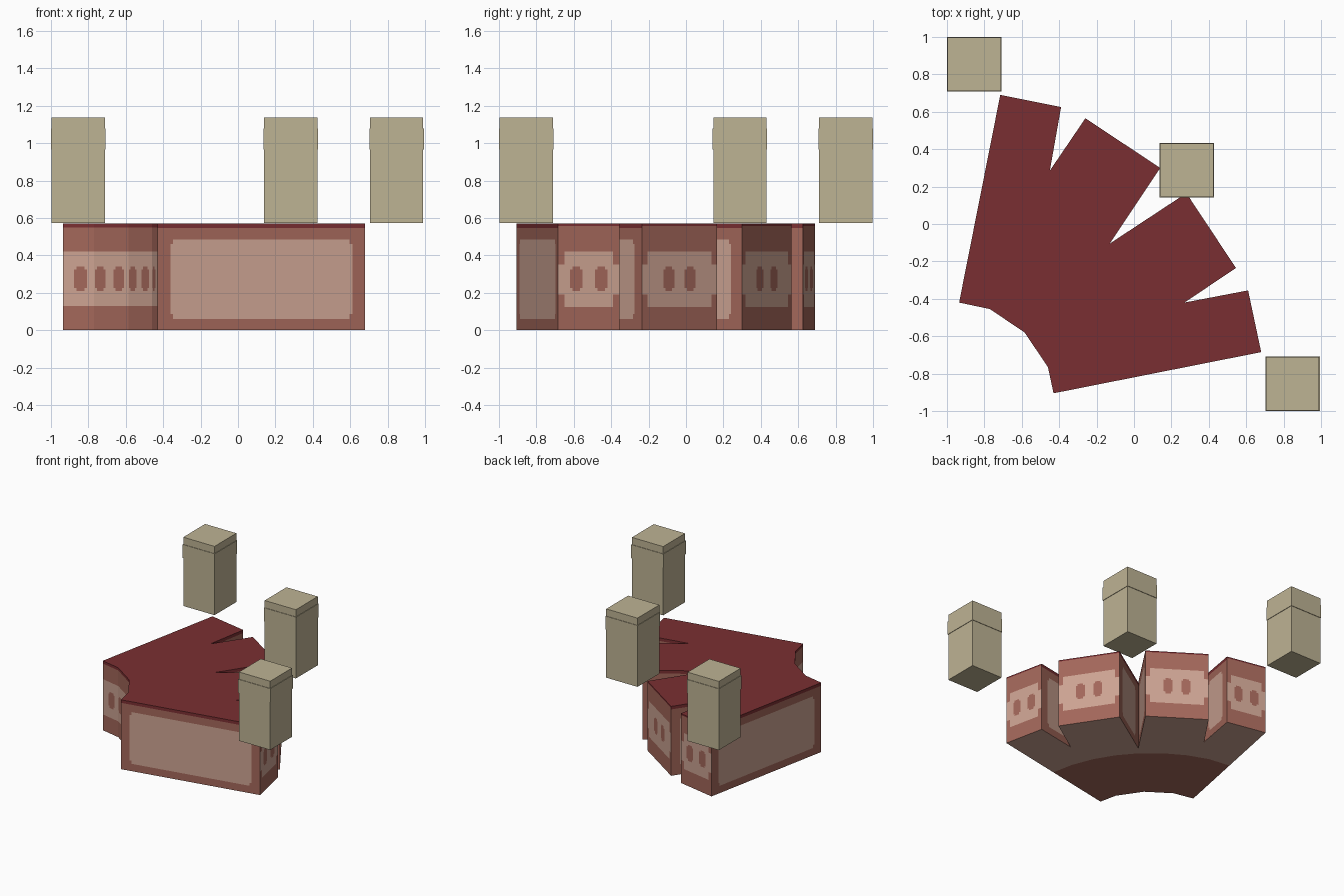
import bpy, bmesh, math
from mathutils import Vector

if "Cube" in bpy.data.objects:
    bpy.data.objects.remove(bpy.data.objects["Cube"])


def material(name, r, g, b):
    lin = [((c / 255 + 0.055) / 1.055) ** 2.4 for c in (r, g, b)]
    m = bpy.data.materials.new(name)
    m.diffuse_color = (*lin, 1)
    m.use_nodes = True
    m.node_tree.nodes["Principled BSDF"].inputs["Base Color"].default_value = m.diffuse_color
    return m


WALL, LIGHT, ROOF = 0, 1, 2
MATS = [material("brick_red", 163, 103, 90), material("pale_pink", 204, 163, 146),
        material("dark_red_roof", 122, 47, 50)]
STONE = material("sandstone", 190, 179, 148)
TOP = 0.57

# Footprint, counter-clockwise; the third item is the kind of wall to the next corner
FOOTPRINT = [
    (-0.935, -0.42, "bay_end"), (-0.77, -0.455, "bay"), (-0.585, -0.58, "bay"),
    (-0.46, -0.765, "bay_start"), (-0.43, -0.905, "side"), (0.68, -0.685, "end"),
    (0.61, -0.355, "side"), (0.27, -0.42, "side"), (0.545, -0.235, "end"),
    (0.28, 0.165, "side"), (-0.13, -0.105, "side"), (0.14, 0.30, "end"),
    (-0.26, 0.565, "side"), (-0.45, 0.285, "side"), (-0.39, 0.625, "end"),
    (-0.715, 0.69, "side")]


def window(u):
    # Window with clipped corners, as two overlapping rectangles
    return [(u, u + 0.07, 0.225, 0.325), (u + 0.014, u + 0.056, 0.208, 0.34)]


def wall_layout(kind, n):
    """Pale rectangles, window rectangles and trim height for a wall of length n."""
    if kind == "side":
        return [(0.07, n - 0.07, 0.085, 0.46), (0.085, n - 0.085, 0.06, 0.485)], [], 0.025
    if kind == "end":
        pale = [(0, n, 0.19, 0.35), (0.035, n - 0.035, 0.125, 0.42)]
        return pale, window(n / 2 - 0.103) + window(n / 2 + 0.033), 0.012
    starts = {"bay_end": [0.06], "bay": [0.005, 0.125], "bay_start": [0.015]}[kind]
    return [(0, n, 0.13, 0.42)], [w for s in starts for w in window(s)], 0.022


def inside(u, z, rects):
    return any(a < u < b and c < z < d for a, b, c, d in rects)


def add_wall(bm, p, q, kind):
    n = (q - p).length
    pale, windows, trim = wall_layout(kind, n)
    rects = pale + windows
    us = sorted({0, n} | {u for r in rects for u in r[:2]})
    zs = sorted({0, TOP - trim, TOP} | {z for r in rects for z in r[2:]})
    grid = [[bm.verts.new((*p.lerp(q, u / n), z)) for z in zs] for u in us]
    for i in range(len(us) - 1):
        for j in range(len(zs) - 1):
            f = bm.faces.new((grid[i][j], grid[i + 1][j], grid[i + 1][j + 1], grid[i][j + 1]))
            u, z = (us[i] + us[i + 1]) / 2, (zs[j] + zs[j + 1]) / 2
            if z > TOP - trim:
                f.material_index = ROOF
            elif inside(u, z, pale) and not inside(u, z, windows):
                f.material_index = LIGHT


def add_flat(bm, points, z, mat, down=False):
    pts = points[::-1] if down else points
    f = bm.faces.new([bm.verts.new((p.x, p.y, z)) for p in pts])
    f.material_index = mat


# Fan-shaped hall with painted walls
bm = bmesh.new()
pts = [Vector(p[:2]) for p in FOOTPRINT]
for i, p in enumerate(pts):
    add_wall(bm, p, pts[(i + 1) % len(pts)], FOOTPRINT[i][2])
add_flat(bm, pts, TOP, ROOF)

# Underside, split by an arc between the middles of the two long sides
a, b = (pts[4] + pts[5]) / 2, (pts[15] + pts[0]) / 2
centre = Vector((-0.95, -0.93))
arc = [a]
for k in range(1, 8):
    t = math.radians(7 + 76 * k / 8)
    arc.append(centre + 1.085 * Vector((math.cos(t), math.sin(t))))
arc.append(b)
add_flat(bm, pts[:5] + arc, 0, WALL, True)
add_flat(bm, pts[5:] + arc[::-1], 0, LIGHT, True)
bmesh.ops.remove_doubles(bm, verts=bm.verts, dist=0.0005)

mesh = bpy.data.meshes.new("hall")
bm.to_mesh(mesh)
bm.free()
for m in MATS:
    mesh.materials.append(m)
bpy.context.collection.objects.link(bpy.data.objects.new("hall", mesh))


def box(name, x, y, z0, z1, width):
    bpy.ops.mesh.primitive_cube_add(size=1, location=(x, y, (z0 + z1) / 2))
    o = bpy.context.object
    o.name = name
    o.scale = (width, width, z1 - z0)
    o.data.materials.append(STONE)


# Floating square towers, each with a slightly wider collar
for i, (x, y) in enumerate([(-0.854, 0.854), (0.282, 0.288), (0.848, -0.854)]):
    box(f"tower_{i + 1}", x, y, 0.572, 1.137, 0.284)
    box(f"tower_collar_{i + 1}", x, y, 0.967, 1.078, 0.292)
